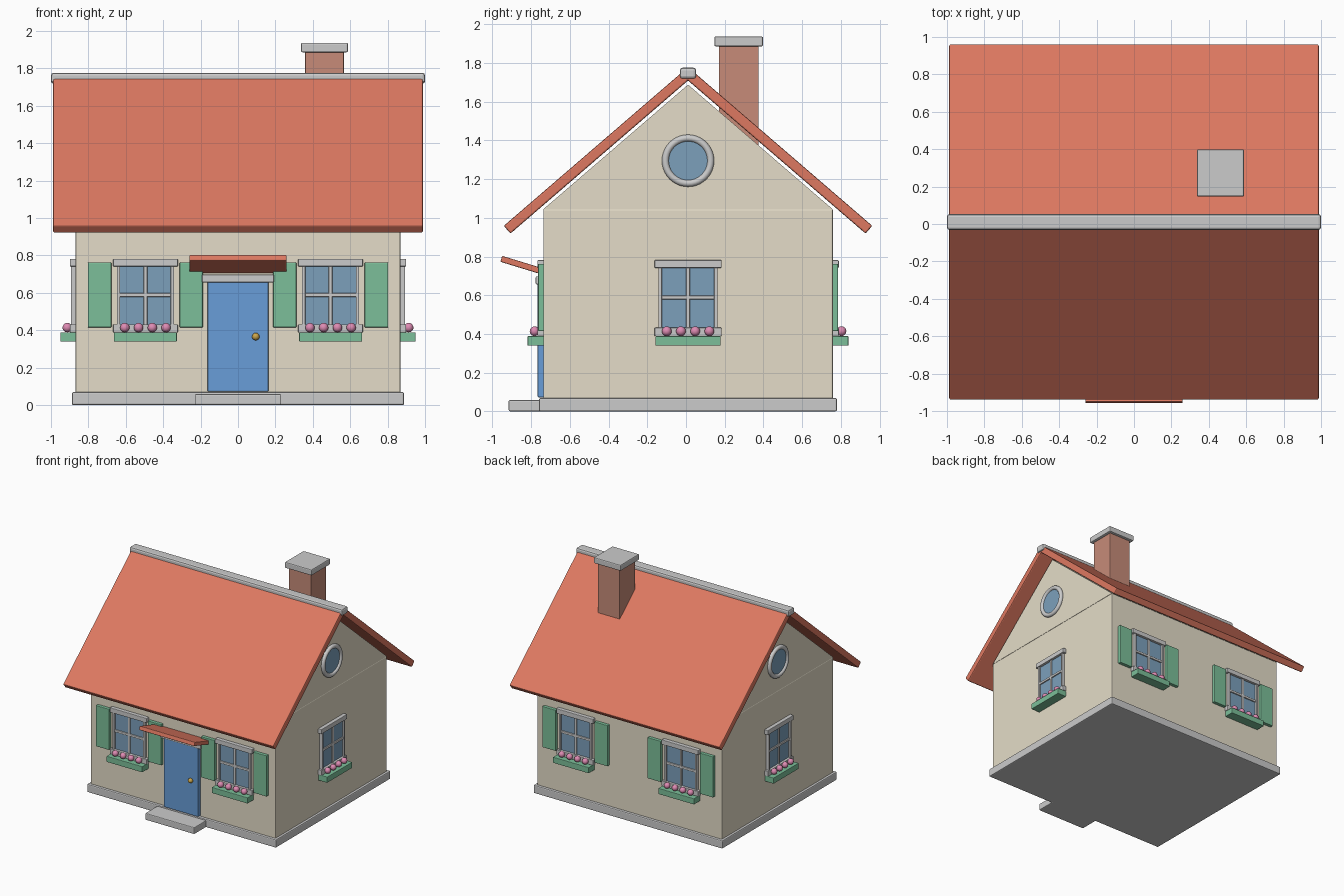
import bpy, bmesh, math
from mathutils import Matrix, Vector

if "Cube" in bpy.data.objects:
    bpy.data.objects.remove(bpy.data.objects["Cube"])

YC = 0.0105            # centre line of the house in y
WX, WY = 0.868, 0.748  # wall half sizes


def material(name, rgb):
    m = bpy.data.materials.new(name)
    m.diffuse_color = (*rgb, 1)
    m.use_nodes = True
    m.node_tree.nodes["Principled BSDF"].inputs["Base Color"].default_value = m.diffuse_color
    return m


CREAM = material("cream", (0.78, 0.72, 0.58))
ROOF = material("roof_red", (0.73, 0.19, 0.12))
BRICK = material("brick", (0.57, 0.26, 0.19))
BLUE = material("blue", (0.14, 0.34, 0.69))
GREEN = material("green", (0.20, 0.52, 0.32))
GLASS = material("glass", (0.20, 0.35, 0.50))
PINK = material("pink", (0.73, 0.26, 0.45))
GOLD = material("gold", (0.60, 0.38, 0.07))
HOUSE = Matrix.Translation((0, YC, 0))


def finish(name, bm, mat, frame, smooth=False):
    bmesh.ops.recalc_face_normals(bm, faces=bm.faces)
    me = bpy.data.meshes.new(name)
    for f in bm.faces:
        f.smooth = smooth
    bm.to_mesh(me)
    bm.free()
    if smooth:
        me.set_sharp_from_angle(angle=math.radians(40))
    if mat:
        me.materials.append(mat)
    ob = bpy.data.objects.new(name, me)
    ob.matrix_world = frame
    bpy.context.collection.objects.link(ob)
    return ob


def box(name, x, y, z, mat=None, bevel=0.005, frame=HOUSE):
    """Bevelled box from (min, max) ranges."""
    bm = bmesh.new()
    bmesh.ops.create_cube(bm, size=1)
    size = Vector((r[1] - r[0] for r in (x, y, z)))
    mid = Vector(((r[1] + r[0]) / 2 for r in (x, y, z)))
    bmesh.ops.scale(bm, vec=size, verts=bm.verts)
    bmesh.ops.translate(bm, vec=mid, verts=bm.verts)
    if bevel:
        bmesh.ops.bevel(bm, geom=bm.edges[:], offset=bevel, segments=2,
                        profile=0.5, affect='EDGES')
    return finish(name, bm, mat, frame)


def ball(name, pos, r, mat, frame=HOUSE):
    bm = bmesh.new()
    bmesh.ops.create_uvsphere(bm, u_segments=16, v_segments=10, radius=r)
    bmesh.ops.translate(bm, vec=pos, verts=bm.verts)
    return finish(name, bm, mat, frame, True)


def wall_frame(angle):
    """Local frame of a wall: x along the wall, -y outwards."""
    return HOUSE @ Matrix.Rotation(angle, 4, 'Z')


def window(name, u, d, angle, shutters):
    fr = wall_frame(angle)

    def part(label, x0, x1, z0, z1, out, mat=None, bevel=0.004):
        box(f"{name}_{label}", (u + x0, u + x1), (-d - out, -d + 0.02), (z0, z1), mat, bevel, fr)

    part("glass", -0.145, 0.145, 0.41, 0.76, 0.010, GLASS, 0)
    for s, label in ((-1, "left"), (1, "right")):
        part(f"jamb_{label}", s * 0.144 - 0.009, s * 0.144 + 0.009, 0.40, 0.76, 0.025)
    part("mullion", -0.010, 0.010, 0.42, 0.75, 0.020)
    part("crossbar", -0.140, 0.140, 0.578, 0.598, 0.020)
    part("header", -0.173, 0.173, 0.741, 0.781, 0.031)
    part("sill", -0.173, 0.173, 0.388, 0.432, 0.031)
    part("flower_box", -0.168, 0.168, 0.339, 0.389, 0.081, GREEN)
    for i in range(4):
        ball(f"{name}_flower_{i}", (u + (i - 1.5) * 0.0735, -d - 0.045, 0.414), 0.025, PINK, fr)
    if shutters:
        for s, label in ((-1, "left"), (1, "right")):
            part(f"shutter_{label}", s * 0.245 - 0.0625, s * 0.245 + 0.0625, 0.415, 0.762, 0.027, GREEN)


def round_window(name, angle):
    place = wall_frame(angle) @ Matrix.Translation((0, -WX, 1.295)) @ Matrix.Rotation(math.pi / 2, 4, 'X')
    # glass disc
    bm = bmesh.new()
    bmesh.ops.create_cone(bm, cap_ends=True, segments=32, radius1=0.112, radius2=0.112, depth=0.02)
    finish(name + "_glass", bm, GLASS, place, True)
    # torus rim: spin a small circle
    bm = bmesh.new()
    c = bmesh.ops.create_circle(bm, segments=12, radius=0.018,
                                matrix=Matrix.Translation((0.117, 0, 0.006)) @ Matrix.Rotation(math.pi / 2, 4, 'X'))
    bmesh.ops.spin(bm, geom=bm.verts[:] + bm.edges[:], cent=(0, 0, 0), axis=(0, 0, 1),
                   angle=math.tau, steps=40, use_merge=True)
    bmesh.ops.remove_doubles(bm, verts=bm.verts, dist=1e-5)
    finish(name + "_rim", bm, None, place, True)


# body
box("foundation", (-0.888, 0.888), (-0.77, 0.77), (0, 0.069), None, 0.008)
box("walls", (-WX, WX), (-WY, WY), (0.05, 1.045), CREAM, 0.006)

# gable prism
bm = bmesh.new()
tri = [bm.verts.new((-WX, y, z)) for y, z in ((-WY, 1.044), (WY, 1.044), (0, 1.688))]
face = bm.faces.new(tri)
ext = bmesh.ops.extrude_face_region(bm, geom=[face], use_keep_orig=True)
bmesh.ops.translate(bm, vec=(2 * WX, 0, 0), verts=[v for v in ext["geom"] if isinstance(v, bmesh.types.BMVert)])
finish("gable", bm, CREAM, HOUSE)

# roof slabs, hinged at the ridge, and ridge cap
PITCH = math.radians(40.75)
for turn, label in ((0, "front"), (math.pi, "back")):
    fr = HOUSE @ Matrix.Rotation(turn, 4, 'Z') @ Matrix.Translation((0, 0, 1.779)) @ Matrix.Rotation(PITCH, 4, 'X')
    box("roof_" + label, (-0.988, 0.988), (-1.257, 0), (-0.053, 0), ROOF, 0.008, fr)
box("ridge_cap", (-1, 1), (-0.042, 0.042), (1.718, 1.776), None, 0.014)

# chimney
cx, cy = 0.4625, 0.262
box("chimney", (cx - 0.103, cx + 0.103), (cy - 0.103, cy + 0.103), (1.3, 1.90), BRICK, 0.004)
box("chimney_cap", (cx - 0.126, cx + 0.126), (cy - 0.126, cy + 0.126), (1.886, 1.937), None, 0.008)

# entrance
box("door", (-0.163, 0.163), (-WY - 0.029, -WY + 0.02), (0.072, 0.66), BLUE)
box("door_header", (-0.192, 0.192), (-WY - 0.039, -WY + 0.02), (0.656, 0.697))
ball("door_knob", (0.095, -WY - 0.037, 0.366), 0.02, GOLD)
box("doorstep", (-0.231, 0.231), (-0.927, -0.74), (0, 0.058), None, 0.007)
canopy = Matrix.Translation((0, -0.84, 0.753)) @ Matrix.Rotation(math.radians(-17), 4, 'X')
box("door_canopy", (-0.26, 0.26), (-0.12, 0.12), (-0.016, 0.016), ROOF, 0.005, canopy)

# windows on all sides
for angle, side in ((0, "front"), (math.pi, "back")):
    for s, label in ((-1, "left"), (1, "right")):
        window(f"{side}_window_{label}", s * 0.495, WY, angle, True)
for angle, side in ((math.pi / 2, "right"), (-math.pi / 2, "left")):
    window(f"{side}_window", 0, WX, angle, False)
    round_window(f"{side}_round_window", angle)
